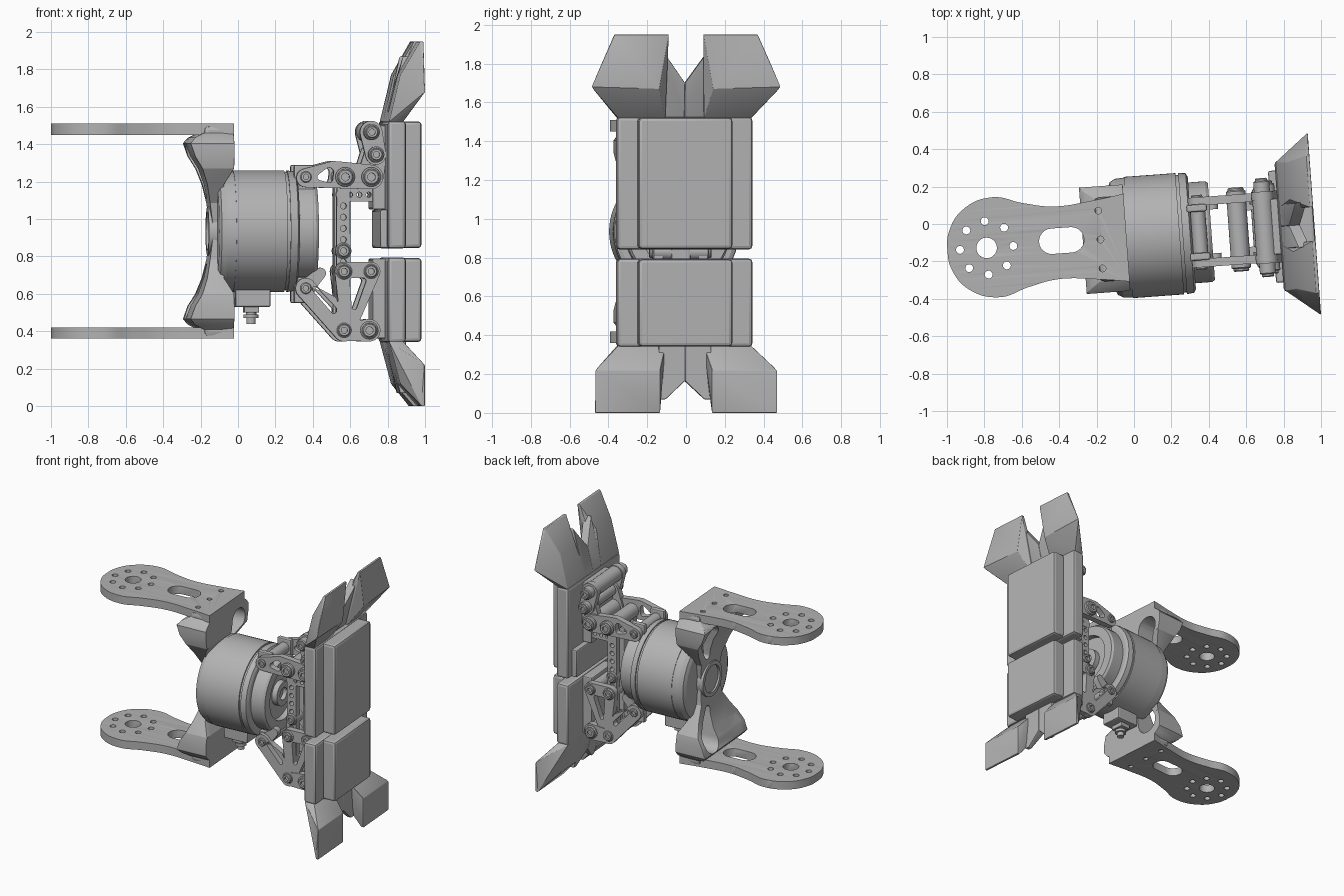
import bpy, bmesh, math
from mathutils import Matrix, Vector, geometry

cube = bpy.data.objects.get("Cube")
if cube:
    bpy.data.objects.remove(cube)

grey = bpy.data.materials.new("machined_grey")
grey.use_nodes = True
GREY = (0.45, 0.45, 0.45, 1)
grey.diffuse_color = GREY
grey.node_tree.nodes["Principled BSDF"].inputs["Base Color"].default_value = GREY

CZ = 0.935                      # height of the motor axis
PLACE = Matrix.Translation((0, -0.07, 0)) @ Matrix.Rotation(math.radians(4.2), 4, 'Z')
UPRIGHT = Matrix.Rotation(math.pi / 2, 4, 'X')      # drawing plane -> xz
ALONG_X = Matrix.Rotation(math.pi / 2, 4, 'Y')
MOTOR = Matrix.Translation((0, 0, CZ)) @ ALONG_X


def finish(name, mesh, bevel=0, cutters=()):
    """Make an object, apply its cuts and bevel, set it in place."""
    ob = bpy.data.objects.new(name, mesh)
    bpy.context.scene.collection.objects.link(ob)
    for c in cutters:
        m = ob.modifiers.new("cut", 'BOOLEAN')
        m.operation, m.object, m.solver = 'DIFFERENCE', c, 'EXACT'
    if bevel:
        m = ob.modifiers.new("bevel", 'BEVEL')
        m.width, m.segments = bevel, 2
        m.limit_method, m.angle_limit = 'ANGLE', math.radians(40)
    bpy.context.view_layer.update()
    if ob.modifiers:
        done = bpy.data.meshes.new_from_object(
            ob.evaluated_get(bpy.context.evaluated_depsgraph_get()))
        ob.modifiers.clear()
        ob.data = done
    for c in cutters:
        bpy.data.objects.remove(c)
    ob.data.transform(PLACE)
    ob.data.materials.clear()
    ob.data.materials.append(grey)
    bpy.ops.object.select_all(action='DESELECT')
    ob.select_set(True)
    bpy.context.view_layer.objects.active = ob
    bpy.ops.object.shade_smooth_by_angle(angle=math.radians(20))


def to_mesh(name, bm):
    bmesh.ops.recalc_face_normals(bm, faces=bm.faces)
    me = bpy.data.meshes.new(name)
    bm.to_mesh(me)
    bm.free()
    return me


def hull(name, pts, bevel=0):
    bm = bmesh.new()
    for p in pts:
        bm.verts.new(p)
    bmesh.ops.convex_hull(bm, input=bm.verts)
    bmesh.ops.dissolve_limit(bm, angle_limit=0.01, verts=bm.verts, edges=bm.edges)
    finish(name, to_mesh(name, bm), bevel)


def box(name, x, y, z, bevel=0.01):
    hull(name, [(a, b, c) for a in x for b in y for c in z], bevel)


def turned(name, profile, matrix, steps=64):
    """Revolve (distance along axis, radius) points about local z."""
    bm = bmesh.new()
    vs = [bm.verts.new((r, 0, d)) for d, r in profile]
    es = [bm.edges.new(p) for p in zip(vs, vs[1:])]
    bmesh.ops.spin(bm, geom=vs + es, axis=(0, 0, 1), cent=(0, 0, 0),
                   angle=math.tau, steps=steps)
    bmesh.ops.remove_doubles(bm, verts=bm.verts, dist=1e-4)
    bm.transform(matrix)
    finish(name, to_mesh(name, bm))


def pin(name, x, z, y, r):
    """Round pin across the linkage with a socket in each end."""
    end = [(y - .015, 0), (y - .015, r * .5), (y, r * .5), (y, r * .85), (y - .006, r)]
    turned(name, [(-d, a) for d, a in end] + end[::-1],
           Matrix.Translation((x, 0, z)) @ UPRIGHT, 24)


def ring(x, y, r, n=24):
    return [(x + r * math.cos(math.tau * i / n), y + r * math.sin(math.tau * i / n))
            for i in range(n)]


def wrap(*circles):
    """Outline of a belt pulled round some circles."""
    pts = [Vector(p) for c in circles for p in ring(*c)]
    return [pts[i] for i in geometry.convex_hull_2d(pts)]


def sheet(outlines, thick, matrix, smooth=False):
    """Flat plate; the first outline is the edge, the rest are holes."""
    cu = bpy.data.curves.new("sheet", 'CURVE')
    cu.dimensions, cu.fill_mode, cu.extrude = '2D', 'BOTH', thick / 2
    for k, pts in enumerate(outlines):
        kind = 'BEZIER' if smooth and k == 0 else 'POLY'
        sp = cu.splines.new(kind)
        store = sp.bezier_points if kind == 'BEZIER' else sp.points
        store.add(len(pts) - 1)
        for i, (v, p) in enumerate(zip(store, pts)):
            if kind == 'BEZIER':
                v.co = (*p, 0)
                hard = 'VECTOR' if i in (0, len(pts) - 1) else 'AUTO'
                v.handle_left_type = v.handle_right_type = hard
            else:
                v.co = (*p, 0, 1)
        sp.use_cyclic_u = True
    ob = bpy.data.objects.new("sheet", cu)
    bpy.context.scene.collection.objects.link(ob)
    bpy.context.view_layer.update()
    me = bpy.data.meshes.new_from_object(
        ob.evaluated_get(bpy.context.evaluated_depsgraph_get()))
    bpy.data.objects.remove(ob)
    bm = bmesh.new()
    bm.from_mesh(me)
    bmesh.ops.remove_doubles(bm, verts=bm.verts, dist=1e-4)
    bm.transform(matrix)
    return to_mesh("sheet", bm)


def links(name, outlines, y, thick=0.045):
    for side, s in (("right", -1), ("left", 1)):
        finish(f"{side}_{name}", sheet(outlines, thick, Matrix.Translation((0, s * y, 0)) @ UPRIGHT))


# Motor body, with collar and stepped front hub
turned("motor_body", [(-.12, 0), (-.12, .275), (-.108, .302), (-.08, .318), (-.03, .321),
                      (-.03, .325), (.245, .325), (.245, .315), (.26, .315), (.26, .325),
                      (.30, .32), (.31, .30), (.31, .27), (.40, .27), (.415, .26),
                      (.415, .19), (.37, .19), (.37, 0)], MOTOR, 72)
turned("output_boss", [(.36, 0), (.36, .09), (.41, .09), (.41, .045), (.38, .045), (.38, 0)], MOTOR, 32)
box("cable_socket", (-.02, .17), (-.08, .08), (.53, .66))
box("cable_neck", (.03, .11), (-.05, .05), (.50, .54), .005)
turned("cable_plug", [(.44, 0), (.44, .025), (.47, .025), (.47, .04), (.49, .04), (.49, .028), (.53, .028), (.53, 0)],
       Matrix.Translation((.07, 0, 0)), 20)

# Fork arms and the bracket joining them behind the motor
half = [(-.04, .235), (-.2, .212), (-.42, .195), (-.58, .225), (-.74, .268), (-.9, .215), (-.985, .1)]
edge = half + [(-1, 0)] + [(x, -y) for x, y in reversed(half)]
holes = [ring(-.79, 0, .055)]
holes += [ring(x, y, .021) for x, y in ring(-.79, 0, .143, 8)]
holes += [ring(-.18, y, .018) for y in (-.155, 0, .155)]
holes.append(wrap((-.44, .01, .068), (-.335, .01, .068)))
levels = [(.525, -.2, -.04, .225), (.50, -.25, -.04, .26), (.47, -.275, -.04, .285), (.40, -.25, -.04, .285),
          (.335, -.21, -.04, .27), (.25, -.18, -.09, .21), (.15, -.16, -.09, .14), (0, -.14, -.09, .12)]
for end, s in (("upper", 1), ("lower", -1)):
    finish(end + "_arm", sheet([edge] + holes, .06, Matrix.Translation((0, 0, CZ + s * .545)), True), .008)
    box(end + "_arm_root", (-.2, -.04), (-.225, .225), sorted((CZ + s * .34, CZ + s * .565)), .025)
    bm = bmesh.new()
    loops = [[bm.verts.new((x, y, CZ + s * t)) for x, y in ((a, -w), (b, -w), (b, w), (a, w))]
             for t, a, b, w in levels]
    for lo, hi in zip(loops, loops[1:]):
        for i in range(4):
            bm.faces.new((lo[i], lo[i - 1], hi[i - 1], hi[i]))
    bm.faces.new(loops[0])
    bm.faces.new(loops[-1])
    cutters = []
    for m in (-1, 1):
        tear = wrap((.155 * m, .39, .085), (.07 * m, .2, .025))
        to_yz = Matrix(((0, 0, 1, -.15), (1, 0, 0, 0), (0, s, 0, CZ), (0, 0, 0, 1)))
        c = bpy.data.objects.new("cutter", sheet([tear], .5, to_yz))
        c.hide_render = True
        bpy.context.scene.collection.objects.link(c)
        cutters.append(c)
    root = bpy.data.objects[end + "_arm_root"]
    root.data.transform(PLACE.inverted())
    root_mesh = root.data
    bpy.data.objects.remove(root)
    copies = [c.copy() for c in cutters]
    for c in copies:
        bpy.context.scene.collection.objects.link(c)
    finish(end + "_arm_root", root_mesh, 0, copies)
    finish(end + "_bracket", to_mesh("bracket", bm), .012, cutters)
turned("bracket_hub", [(-.15, 0), (-.15, .1), (-.165, .1), (-.165, .13), (-.1, .14)], MOTOR, 40)

# Linkage plates on both sides
links("upper_link", [wrap((.35, 1.22, .05), (.50, 1.255, .055), (.56, 1.235, .07), (.70, 1.225, .065)),
                     wrap((.43, 1.225, .018), (.475, 1.25, .025), (.475, 1.215, .02))], .165)
links("upper_rocker", [wrap((.70, 1.235, .07), (.725, 1.345, .06))], .15)
links("upper_toggle", [wrap((.725, 1.345, .055), (.70, 1.465, .06))], .17)
links("upper_shelf", [wrap((.55, 1.13, .035), (.74, 1.13, .035))]
      + [ring(x, 1.13, .014) for x in (.59, .64, .69)], .12)
links("rail", [wrap((.555, .40, .04), (.555, 1.18, .035))]
      + [ring(.555, .47 + .06 * i, .016) for i in range(11) if i not in (4, 6)], .115)
links("lower_brace", [wrap((.35, .63, .055), (.555, .40, .055)),
                      wrap((.40, .625, .015), (.50, .57, .015), (.50, .51, .015))], .165)
links("lower_strut", [wrap((.35, .63, .045), (.43, .71, .03))], .14)
links("lower_cheek", [wrap((.555, .72, .05), (.70, .72, .05), (.58, .42, .04)),
                      wrap((.60, .67, .014), (.66, .67, .014), (.61, .53, .014))], .16)
links("lower_foot", [wrap((.555, .40, .05), (.69, .405, .06))], .165)

# Pivots with bolt collars, then cross tubes and mounts
for i, (x, z, r, y) in enumerate([(.35, 1.225, .03, .2), (.56, 1.225, .042, .225), (.70, 1.225, .042, .225),
                                  (.725, 1.345, .033, .25), (.70, 1.465, .033, .265), (.35, .63, .03, .2),
                                  (.555, .83, .033, .16), (.555, .72, .033, .205), (.70, .72, .033, .2),
                                  (.555, .405, .033, .205), (.69, .405, .038, .215)]):
    pin(f"pivot_{i + 1}", x, z, y, r)
    pin(f"bolt_collar_{i + 1}", x, z, y - .015, r + .01)
for name, x, z in (("upper", .70, 1.465), ("middle", .70, 1.225), ("lower", .69, .405)):
    pin(name + "_cross_tube", x, z, .16, .055)
for z in (1.2, .6):
    for s in (-1, 1):
        box("motor_lug", (.29, .40), sorted((s * .11, s * .15)), (z - .05, z + .09))
box("carriage", (.51, .60), (-.05, .05), (.55, 1.2))
box("upper_mount", (.71, .785), (-.15, .15), (1.05, 1.5))
box("upper_mount_foot", (.74, .785), (-.3, .3), (.845, 1.05))
box("lower_mount", (.71, .785), (-.15, .15), (.36, .79))

# Jaw pads and their hooked claws
for end, z0, z1 in (("upper", .842, 1.525), ("lower", .34, .795)):
    box(end + "_pad_back", (.778, .875), (-.35, .35), (z0, z1), .018)
    box(end + "_pad_face", (.86, .967), (-.245, .24), (z0 + .003, z1 - .003), .018)
for side, s in (("right", -1), ("left", 1)):
    def claw(name, pts):
        hull(f"{side}_{name}", [(x, s * u, z) for x, u, z in pts], .004)
    claw("upper_claw", [(.967, .49, 1.68), (.967, .37, 1.95), (.967, .09, 1.95), (.967, .14, 1.67),
                        (.95, .37, 1.95), (.95, .09, 1.95), (.845, .34, 1.77), (.845, .14, 1.77),
                        (.785, .345, 1.52), (.785, .1, 1.52), (.86, .345, 1.52), (.86, .1, 1.52)])
    claw("upper_web", [(x + d, u, z) for d in (0, .06)
                       for x, u, z in ((.785, 0, 1.52), (.83, 0, 1.7), (.875, .12, 1.87), (.785, .12, 1.52))])
    claw("lower_claw", [(.967, .47, 0), (.967, .47, .22), (.967, .135, .22), (.967, .135, 0),
                        (.95, .47, 0), (.95, .135, 0), (.845, .34, .12), (.845, .135, .12),
                        (.785, .345, .345), (.785, .1, .345), (.86, .345, .345), (.86, .1, .345)])
    claw("lower_web", [(x, u, z) for x, u, z in
                       ((.785, 0, .345), (.83, 0, .165), (.86, .1, .07), (.86, .135, .07), (.785, .135, .345))]
         + [(.89, u, z) for u, z in ((0, .345), (0, .165), (.1, .07), (.135, .07), (.135, .345))])
